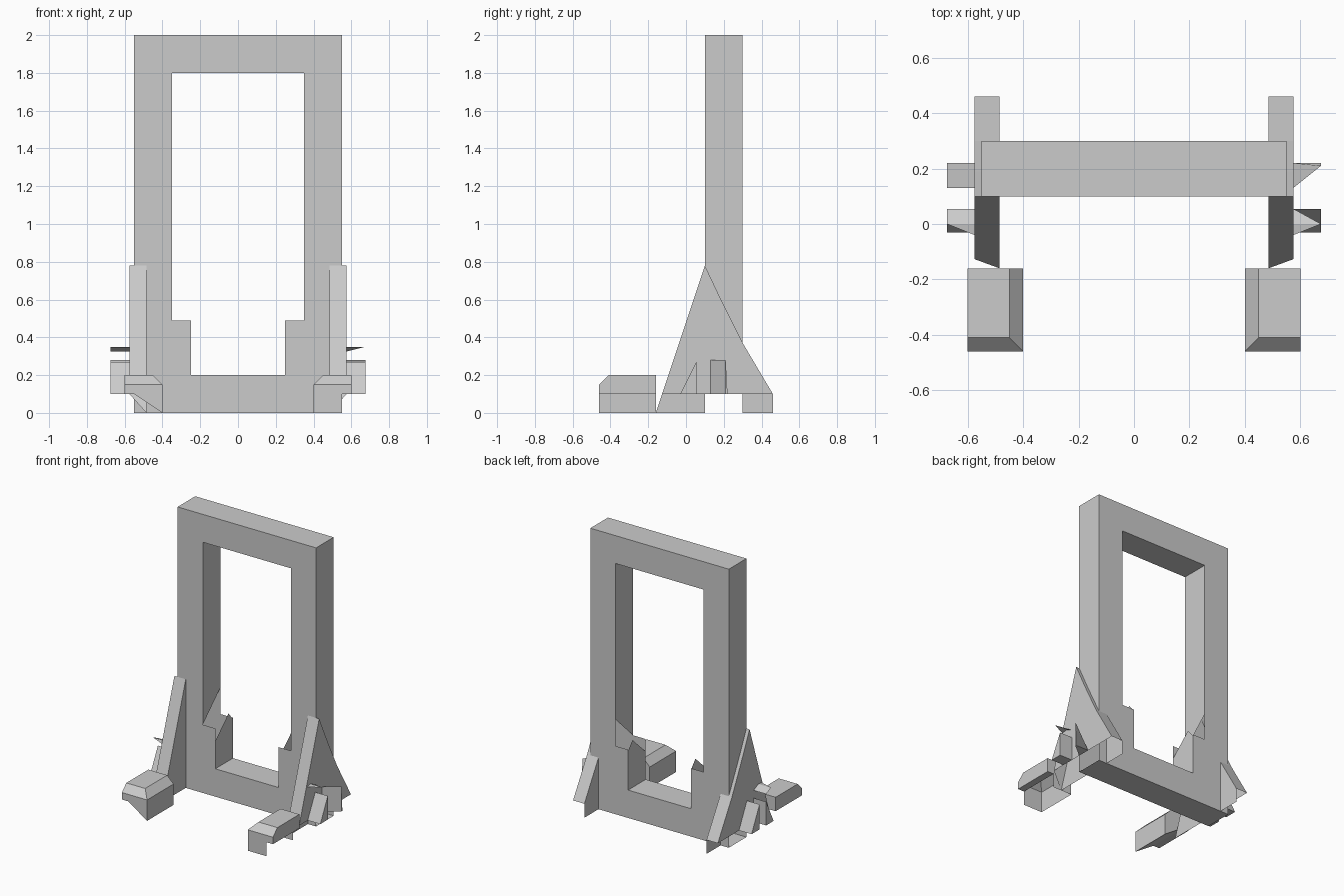
import bpy, bmesh

if "Cube" in bpy.data.objects:
    bpy.data.objects.remove(bpy.data.objects["Cube"])


def shell(name, polys, mirror=False):
    """Object from a few flat polygons given as 3D points."""
    bm = bmesh.new()
    for p in polys:
        bm.faces.new([bm.verts.new(v) for v in p])
    bmesh.ops.remove_doubles(bm, verts=bm.verts, dist=0.0005)
    bmesh.ops.recalc_face_normals(bm, faces=bm.faces)
    me = bpy.data.meshes.new(name)
    bm.to_mesh(me)
    bm.free()
    ob = bpy.data.objects.new(name, me)
    bpy.context.collection.objects.link(ob)
    if mirror:
        m = ob.modifiers.new("Mirror", "MIRROR")
        m.use_axis[0] = True
    return ob


def at_x(x, pts):
    return [(x, y, z) for y, z in pts]


def at_y(y, pts):
    return [(x, y, z) for x, z in pts]


def strip(pts, a, b, axis):
    """Quads along an open profile, between two positions on an axis."""
    f = at_x if axis == "x" else at_y
    return [f(a, (p, q)) + f(b, (q, p)) for p, q in zip(pts, pts[1:])]


# Portal frame: stepped half outline, front and back, mirrored
half = [(0, 0), (.55, 0), (.55, 2), (0, 2), (0, 1.8), (.35, 1.8),
        (.35, .49), (.25, .49), (.25, .2), (0, .2)]
frame = [at_y(.1, half), at_y(.3, half)]
frame += strip([(0, 0), (.55, 0)], .1, .3, "y")
frame += strip([(0, .2), (.25, .2)], .1, .3, "y")
frame += strip([(0, 1.8), (.35, 1.8)], .1, .3, "y")
frame += strip([(.55, 2), (0, 2)], .1, .3, "y")
# Jambs end on slopes where the braces and bottom blocks meet them
frame.append(at_x(.55, [(.1, .78), (.3, .34), (.3, 2), (.1, 2)]))
frame.append(at_x(.35, [(.1, .49), (.3, .68), (.3, 1.8), (.1, 1.8)]))
shell("portal_frame", frame, True)

# Pointed inner cheeks of the bottom blocks
shell("inner_cheek", [at_x(.25, [(.1, .2), (.3, .2), (.3, .48),
                                 (.25, .54), (.1, .4)])], True)

# Triangular side braces
xi, xo = .485, .575
brace = [
    at_x(xo, [(-.127, .1), (.46, .1), (.3, .37), (.19, .59), (.1, .78)]),
    at_x(xi, [(-.16, 0), (.1, 0), (.1, .78)]),
    at_x(xi, [(.3, 0), (.46, 0), (.46, .1), (.3, .37)]),
    [(xi, -.16, 0), (xo, -.127, .1), (xo, .1, .78), (xi, .1, .78)],
]
brace += strip([(.1, .78), (.19, .59), (.3, .37), (.46, .1)], xi, xo, "x")
shell("side_brace", brace, True)


def foot(name, s, under):
    """Chamfered foot; under is the section below the inner side."""
    y0, yc, y1 = -.46, -.41, -.16
    front = [(.6, .15), (.4, .15), (.4, 0)] + under + [(.6, .1)]
    back = [(.6, .2), (.45, .2), (.4, .15), (.4, 0)] + under + [(.6, .1)]
    polys = [at_y(y0, front), at_y(y1, back),
             [(.6, yc, .2), (.45, yc, .2), (.45, y1, .2), (.6, y1, .2)],
             [(.45, yc, .2), (.4, y0, .15), (.4, y1, .15), (.45, y1, .2)],
             [(.6, y0, .15), (.4, y0, .15), (.45, yc, .2), (.6, yc, .2)],
             at_x(.6, [(y0, .1), (y0, .15), (yc, .2), (y1, .2), (y1, .1)])]
    polys += strip([(.4, 0), (.4, .15)], y0, y1, "y")
    polys += strip([(.55, .1), (.6, .1)], y0, y1, "y")
    if s < 0:
        polys += strip([(.4, 0), (.55, .1)], y0, y1, "y")
    shell(name, [[(s * x, y, z) for x, y, z in p] for p in polys])


foot("left_foot", -1, [(.55, .1)])
foot("right_foot", 1, [(.55, 0), (.55, .1)])


# Small outboard wedges and the flaps above them
def wedge(name, s, profile, tip):
    a = at_x(s * .575, profile)
    b = at_x(s * .675, tip)
    shell(name, [b] + [[a[i], a[(i + 1) % 3], b[(i + 1) % 3], b[i]]
                       for i in range(3)])


front_w = [(-.03, .1), (.055, .1), (.055, .27)]
rear_w = [(.13, .1), (.22, .1), (.13, .28)]
for side, s in (("left", -1), ("right", 1)):
    wedge(side + "_front_wedge", s, front_w, front_w)
    f = [[(s * .575, -.04, .345), (s * .575, 0, .35), (s * .675, 0, .35)],
         [(s * .575, 0, .35), (s * .675, 0, .35), (s * .675, .055, .325),
          (s * .575, .055, .325)]]
    shell(side + "_flap", f if s < 0 else
          [f[0], [f[1][0], f[1][1], f[1][3]]])
wedge("left_rear_wedge", -1, rear_w, rear_w)
wedge("right_rear_wedge", 1, rear_w, [(.21, .1), (.22, .1), (.21, .28)])
